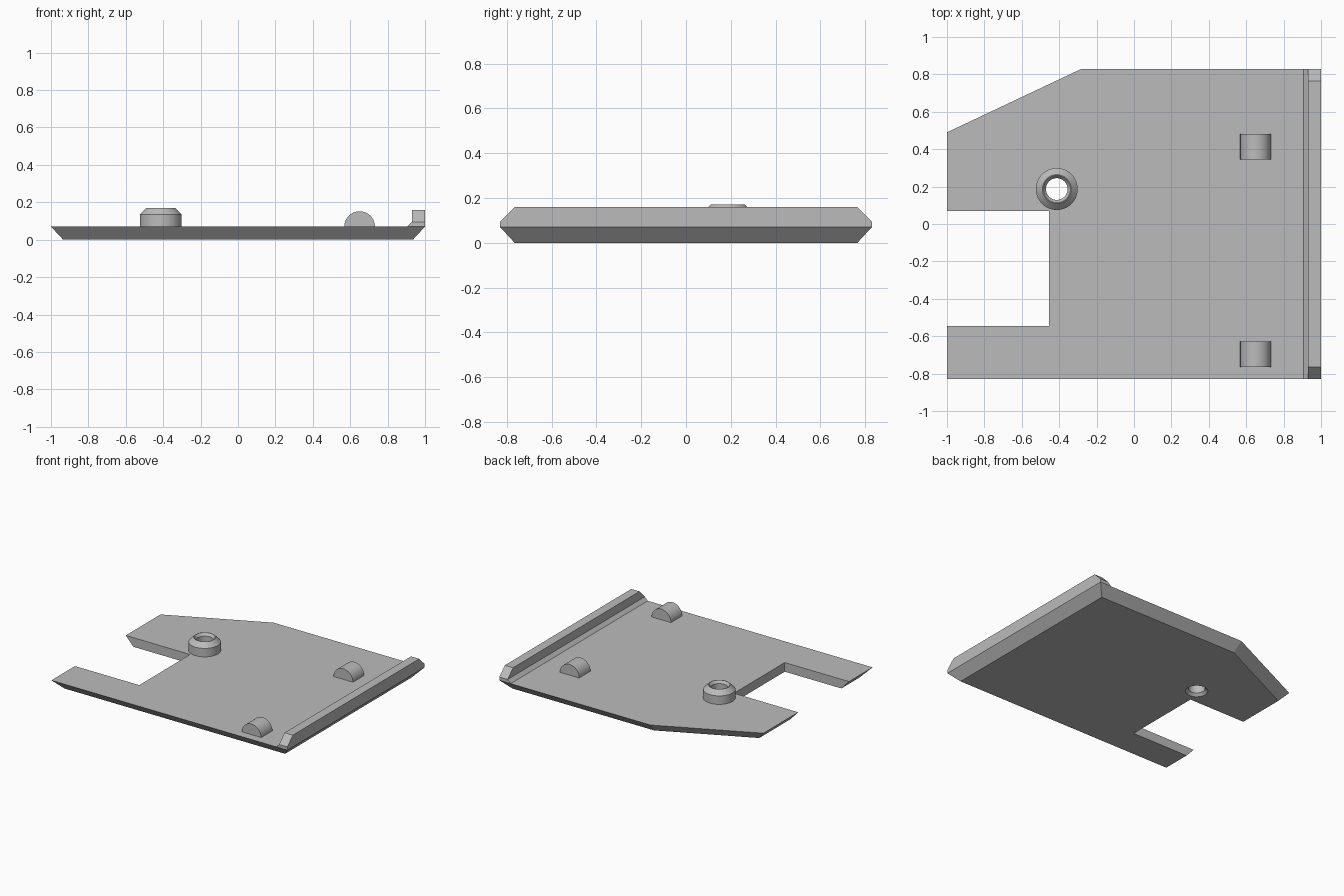
import bpy, bmesh, math
from mathutils import Vector

cube = bpy.data.objects.get("Cube")
if cube:
    bpy.data.objects.remove(cube)

grey = bpy.data.materials.new("plain grey")
grey.use_nodes = True
COLOUR = (0.5, 0.5, 0.5, 1)
grey.diffuse_color = COLOUR
grey.node_tree.nodes["Principled BSDF"].inputs["Base Color"].default_value = COLOUR

TOP = 0.07      # height of the plate's upper face
HALF = 0.83     # half of the plate's depth


def finish(name, bm, smooth=False):
    bmesh.ops.recalc_face_normals(bm, faces=bm.faces)
    mesh = bpy.data.meshes.new(name)
    bm.to_mesh(mesh)
    bm.free()
    obj = bpy.data.objects.new(name, mesh)
    bpy.context.collection.objects.link(obj)
    mesh.materials.append(grey)
    if smooth:
        bpy.ops.object.select_all(action='DESELECT')
        obj.select_set(True)
        bpy.context.view_layer.objects.active = obj
        bpy.ops.object.shade_smooth_by_angle(angle=math.radians(30))
    return obj


def loft(name, ring_a, ring_b, smooth=False):
    """Solid between two matching outlines."""
    bm = bmesh.new()
    a = [bm.verts.new(p) for p in ring_a]
    b = [bm.verts.new(p) for p in ring_b]
    bm.faces.new(a)
    bm.faces.new(b)
    for i in range(len(a)):
        j = (i + 1) % len(a)
        bm.faces.new((a[i], a[j], b[j], b[i]))
    return finish(name, bm, smooth)


def lathe(name, profile, centre, closed=True, steps=48):
    """Revolve (radius, height) points about a vertical axis."""
    bm = bmesh.new()
    verts = [bm.verts.new((r, 0, z)) for r, z in profile]
    pairs = list(zip(verts, verts[1:]))
    if closed:
        pairs.append((verts[-1], verts[0]))
    edges = [bm.edges.new(p) for p in pairs]
    bmesh.ops.spin(bm, geom=verts + edges, axis=(0, 0, 1), cent=(0, 0, 0),
                   angle=math.tau, steps=steps)
    bmesh.ops.remove_doubles(bm, verts=bm.verts, dist=1e-4)
    bmesh.ops.translate(bm, vec=Vector(centre), verts=bm.verts)
    return finish(name, bm, True)


# Plate: notched outline, outer edges bevelled inward toward the underside
upper = [(-1, -HALF), (1, -HALF), (1, HALF), (-0.28, HALF), (-1, 0.49),
         (-1, 0.07), (-0.455, 0.07), (-0.455, -0.545), (-1, -0.545)]
lower = [(-0.935, -0.765), (0.935, -0.765), (0.935, 0.765), (-0.265, 0.765),
         (-0.935, 0.449), (-0.935, 0.07), (-0.455, 0.07), (-0.455, -0.545),
         (-0.935, -0.545)]
plate = loft("base_plate", [(x, y, 0) for x, y in lower],
             [(x, y, TOP) for x, y in upper])

# Countersunk hole through the plate
HOLE = (-0.413, 0.187, 0)
cutter = lathe("hole_cutter", [(0, -0.02), (0.098, -0.02), (0.058, 0.02),
                               (0.058, 0.12), (0, 0.12)], HOLE, closed=False)
cutter.hide_render = True
cutter.hide_set(True)
drill = plate.modifiers.new("drill", 'BOOLEAN')
drill.operation = 'DIFFERENCE'
drill.solver = 'EXACT'
drill.object = cutter

# Hollow boss with a bevelled rim around the hole
lathe("hole_boss", [(0.058, TOP - 0.01), (0.112, TOP - 0.01), (0.112, 0.135),
                    (0.077, 0.17), (0.073, 0.17), (0.058, 0.15)], HOLE)

# Half-round bumps
for name, y in (("back_bump", 0.413), ("front_bump", -0.697)):
    arc = [(0.65 + 0.082 * math.cos(math.pi * i / 20),
            TOP + 0.082 * math.sin(math.pi * i / 20)) for i in range(21)]
    arc += [(arc[-1][0], TOP - 0.01), (arc[0][0], TOP - 0.01)]
    loft(name, [(x, y - 0.068, z) for x, z in arc],
         [(x, y + 0.068, z) for x, z in arc], True)

# Side rail with sloped ends
side = [(-HALF, TOP), (HALF, TOP), (HALF, 0.095), (0.765, 0.16),
        (-0.765, 0.16), (-HALF, 0.095)]
loft("side_rail", [(0.93, y, z) for y, z in side], [(1, y, z) for y, z in side])

# Sloped fillet along the foot of the rail
foot = [(0.905, TOP), (0.93, TOP), (0.93, 0.095)]
loft("rail_fillet", [(x, -HALF, z) for x, z in foot],
     [(x, HALF, z) for x, z in foot])
